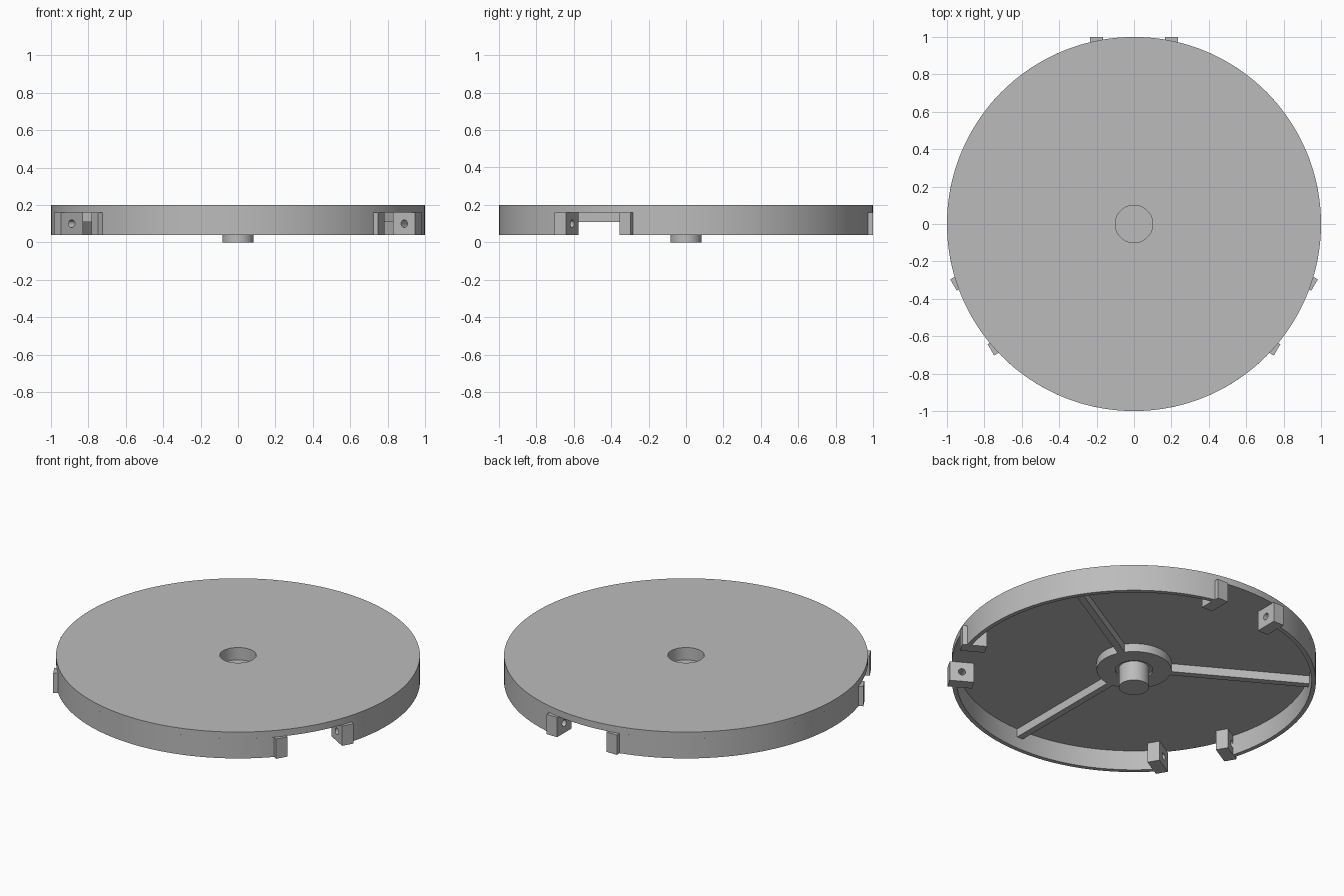
import bpy, bmesh
from math import sin, cos, pi, radians, asin
from mathutils import Matrix, Vector

cube = bpy.data.objects.get("Cube")
if cube:
    bpy.data.objects.remove(cube, do_unlink=True)

grey = bpy.data.materials.new("light_grey")
grey.use_nodes = True
grey.diffuse_color = (0.5, 0.5, 0.5, 1)
grey.node_tree.nodes["Principled BSDF"].inputs["Base Color"].default_value = (0.5, 0.5, 0.5, 1)

BOTTOM, PLATE, TOP = 0.04, 0.16, 0.2
RIB_Z = 0.11
GAPS = [radians(a) for a in (90, 210, 330)]


def finish(name, bm, turn=0.0):
    """Turn a bmesh into a grey object with smooth curves and sharp edges."""
    bmesh.ops.remove_doubles(bm, verts=bm.verts, dist=1e-5)
    bmesh.ops.recalc_face_normals(bm, faces=bm.faces)
    bm.transform(Matrix.Rotation(turn, 4, "Z"))
    mesh = bpy.data.meshes.new(name)
    bm.to_mesh(mesh)
    bm.free()
    mesh.materials.append(grey)
    mesh.shade_smooth()
    mesh.set_sharp_from_angle(angle=radians(30))
    obj = bpy.data.objects.new(name, mesh)
    bpy.context.collection.objects.link(obj)
    return obj


def loft(rings, wrap_rings, wrap_points):
    """Join successive point rings with quads; cap the ends of an open loft."""
    bm = bmesh.new()
    loops = [[bm.verts.new(p) for p in ring] for ring in rings]
    n, m = len(loops), len(loops[0])
    for i in range(n if wrap_rings else n - 1):
        a, b = loops[i], loops[(i + 1) % n]
        for j in range(m if wrap_points else m - 1):
            k = (j + 1) % m
            bm.faces.new((a[j], a[k], b[k], b[j]))
    if not wrap_rings:
        bm.faces.new(loops[0])
        bm.faces.new(loops[-1])
    return bm


def section(profile, angle):
    return [Vector((r * cos(angle), r * sin(angle), z)) for r, z in profile]


# Round plate with its top recess, underside hub and central shaft
body = [(0, 0.125), (0.1, 0.125), (0.1, TOP), (1, TOP), (1, PLATE), (0.205, PLATE),
        (0.205, RIB_Z), (0.103, RIB_Z), (0.103, 0.12), (0.083, 0.12), (0.083, 0), (0, 0)]
finish("plate_hub_and_shaft",
       loft([section(body, 2 * pi * i / 144) for i in range(144)], True, False))

# Rim walls between the three gaps
wall = [(0.975, BOTTOM), (1, BOTTOM), (1, PLATE), (0.975, PLATE)]
half_gap = asin(0.2)
span = 2 * pi / 3 - 2 * half_gap
for i, gap in enumerate(GAPS):
    rings = [section(wall, half_gap + span * s / 40) for s in range(41)]
    finish(f"rim_wall_{i + 1}", loft(rings, False, True), gap)

# Drilled blocks on both sides of each gap
STEPS = 32
cx, cz = 0.931, (BOTTOM + PLATE) / 2
half_x, half_z = 0.068, (PLATE - BOTTOM) / 2


def block_ring(y, drilled):
    ring = []
    for i in range(STEPS):
        a = 2 * pi * i / STEPS
        c, s = cos(a), sin(a)
        if drilled:
            dx, dz = 0.02 * c, 0.02 * s
        else:
            big = max(abs(c), abs(s))
            dx, dz = half_x * c / big, half_z * s / big
        ring.append(Vector((cx + dx, y, cz + dz)))
    return ring


for i, gap in enumerate(GAPS):
    for side, label in ((1, "a"), (-1, "b")):
        near, far = side * 0.165, side * 0.235
        rings = [block_ring(near, False), block_ring(far, False),
                 block_ring(far, True), block_ring(near, True)]
        finish(f"gap_block_{i + 1}{label}", loft(rings, True, True), gap)

# Straight ribs from the hub to the rim, opposite the gaps
for i, gap in enumerate(GAPS):
    bm = bmesh.new()
    bmesh.ops.create_cube(bm, size=1)
    bm.transform(Matrix.Translation((0.59, 0, (RIB_Z + PLATE + 0.005) / 2))
                 @ Matrix.Diagonal((0.775, 0.04, PLATE + 0.005 - RIB_Z, 1)))
    finish(f"rib_{i + 1}", bm, gap + pi)
